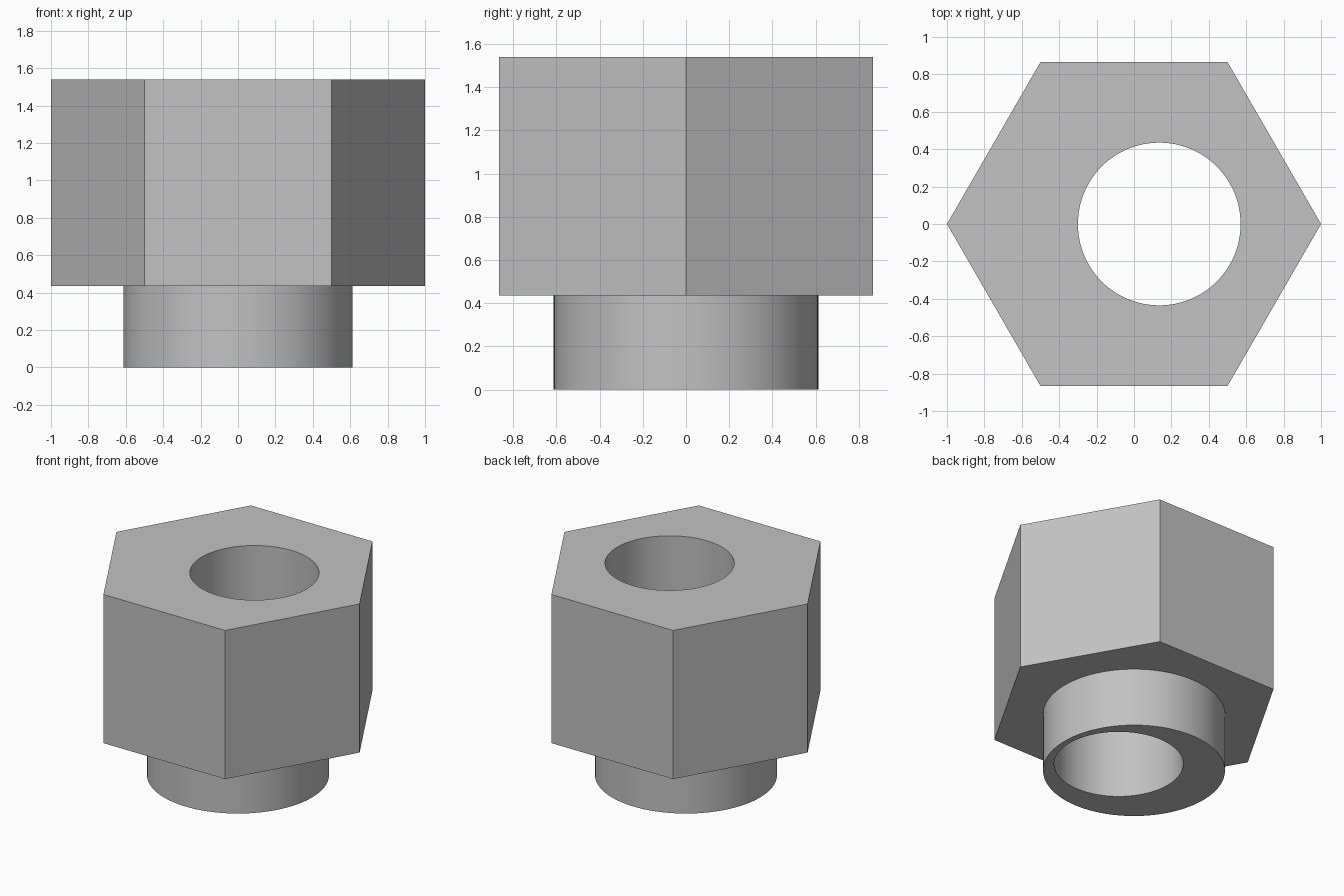
import bpy
import math

cube = bpy.data.objects.get("Cube")
if cube:
    bpy.data.objects.remove(cube, do_unlink=True)

COLLAR_TOP = 0.435
HEIGHT = 1.54
BORE_X = 0.135

grey = bpy.data.materials.new("plain grey")
grey.use_nodes = True
colour = (0.54, 0.54, 0.54, 1)
grey.diffuse_color = colour
grey.node_tree.nodes["Principled BSDF"].inputs["Base Color"].default_value = colour


def prism(name, sides, radius, bottom, top, x=0):
    """Upright prism between two heights."""
    bpy.ops.mesh.primitive_cylinder_add(
        vertices=sides, radius=radius, depth=top - bottom,
        location=(x, 0, (bottom + top) / 2))
    obj = bpy.context.object
    obj.name = name
    obj.data.materials.append(grey)
    return obj


def combine(body, tool, operation):
    """Apply a boolean and discard the tool."""
    mod = body.modifiers.new(operation.title(), 'BOOLEAN')
    mod.object = tool
    mod.operation = operation
    mod.solver = 'EXACT'
    bpy.ops.object.select_all(action='DESELECT')
    body.select_set(True)
    bpy.context.view_layer.objects.active = body
    bpy.ops.object.modifier_apply(modifier=mod.name)
    bpy.data.objects.remove(tool, do_unlink=True)


# Hexagonal head with corners on the x axis
body = prism("hex_head_with_collar", 6, 1, COLLAR_TOP, HEIGHT)
body.rotation_euler.z = math.radians(30)
bpy.ops.object.transform_apply(location=True, rotation=True, scale=True)

# Round collar underneath, overlapping into the head
combine(body, prism("collar", 96, 0.613, 0, COLLAR_TOP + 0.2), 'UNION')

# Off-centre bore right through
combine(body, prism("bore", 96, 0.435, -0.2, HEIGHT + 0.2, BORE_X), 'DIFFERENCE')

bpy.ops.object.shade_smooth_by_angle(angle=math.radians(30))
